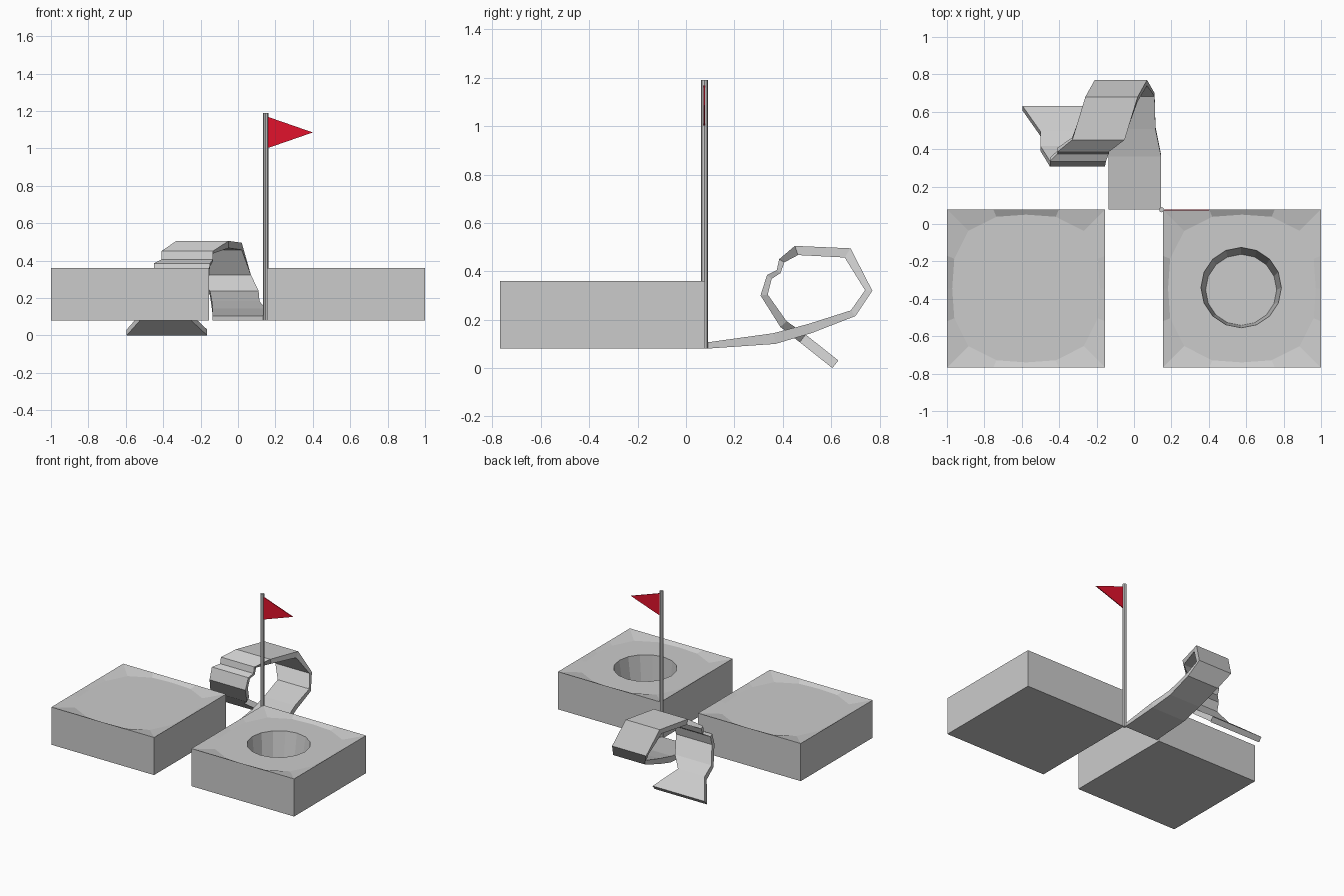
import bpy, bmesh, math
from mathutils import Vector

if "Cube" in bpy.data.objects:
    bpy.data.objects.remove(bpy.data.objects["Cube"])


def material(name, rgb):
    m = bpy.data.materials.new(name)
    m.diffuse_color = (*rgb, 1)
    m.use_nodes = True
    m.node_tree.nodes["Principled BSDF"].inputs["Base Color"].default_value = m.diffuse_color
    return m


grey = material("grey", (0.6, 0.6, 0.6))
red = material("red", (0.75, 0.006, 0.025))


def finish(name, bm, mat):
    bmesh.ops.recalc_face_normals(bm, faces=bm.faces)
    me = bpy.data.meshes.new(name)
    bm.to_mesh(me)
    bm.free()
    me.materials.append(mat)
    ob = bpy.data.objects.new(name, me)
    bpy.context.collection.objects.link(ob)
    return ob


def loft(name, rings, mat):
    """Skin a list of equal-length rings and cap both ends."""
    bm = bmesh.new()
    vs = [[bm.verts.new(p) for p in ring] for ring in rings]
    n = len(vs[0])
    for a, b in zip(vs, vs[1:]):
        for i in range(n):
            j = (i + 1) % n
            bm.faces.new((a[i], a[j], b[j], b[i]))
    bm.faces.new(vs[0])
    bm.faces.new(vs[-1])
    return finish(name, bm, mat)


SIDES = 16


def outline(cx, cy, half, power, z):
    """Ring ranging from circle (power 2) to square (power 0 = exact square)."""
    pts = []
    for i in range(SIDES):
        a = 2 * math.pi * i / SIDES
        c, s = abs(math.cos(a)), abs(math.sin(a))
        r = half / (max(c, s) if power == 0 else (c**power + s**power) ** (1 / power))
        pts.append((cx + r * math.cos(a), cy + r * math.sin(a), z))
    return pts


# Course blocks with a shallow dished top; the right one holds the cup
BLOCK_Y, HALF = -0.345, 0.423
for name, cx, has_cup in (("start_block", -0.577, False), ("cup_block", 0.577, True)):
    rings = [outline(cx, BLOCK_Y, HALF, 0, 0.08),
             outline(cx, BLOCK_Y, HALF, 0, 0.36),
             outline(cx, BLOCK_Y, 0.395, 2.8, 0.342)]
    if has_cup:
        rings += [outline(0.573, -0.34, 0.215, 2, 0.342),
                  outline(0.573, -0.352, 0.19, 2, 0.12)]
    loft(name, rings, grey)

# Flag pole
loft("flag_pole", [[(0.148 + 0.014 * math.cos(k * math.pi / 4),
                     0.076 + 0.014 * math.sin(k * math.pi / 4), z)
                    for k in range(8)] for z in (0.08, 1.19)], grey)

# Triangular flag
loft("flag", [[(0.155, y, 1.0), (0.40, y, 1.085), (0.155, y, 1.17)]
              for y in (0.072, 0.078)], red)

# Looping track: left x, right x, outer y, outer z, thickness
stations = [
    (-0.135, 0.145, 0.08, 0.08, 0.025),
    (-0.135, 0.145, 0.37, 0.10, 0.045),
    (-0.140, 0.115, 0.52, 0.145, 0.04),
    (-0.150, 0.110, 0.70, 0.215, 0.03),
    (-0.210, 0.070, 0.77, 0.32, 0.03),
    (-0.260, 0.020, 0.68, 0.495, 0.045),
    (-0.330, -0.050, 0.45, 0.505, 0.04),
    (-0.410, -0.135, 0.385, 0.45, 0.025),
    (-0.410, -0.135, 0.375, 0.405, 0.02),
    (-0.450, -0.150, 0.335, 0.385, 0.025),
    (-0.450, -0.155, 0.308, 0.30, 0.03),
    (-0.500, -0.200, 0.39, 0.17, 0.035),
    (-0.500, -0.280, 0.47, 0.107, 0.04),
    (-0.595, -0.165, 0.605, 0.0, 0.04),
]
rings = []
for i, (xl, xr, y, z, t) in enumerate(stations):
    prev = stations[max(i - 1, 0)]
    nxt = stations[min(i + 1, len(stations) - 1)]
    d1 = Vector((y - prev[2], z - prev[3]))
    d2 = Vector((nxt[2] - y, nxt[3] - z))
    d = ((d1.normalized() if d1.length else d1) +
         (d2.normalized() if d2.length else d2)).normalized()
    iy, iz = y - d.y * t, z + d.x * t      # inward side of the loop
    rings.append([(xl, y, z), (xr, y, z), (xr, iy, iz), (xl, iy, iz)])
loft("loop_track", rings, grey)
